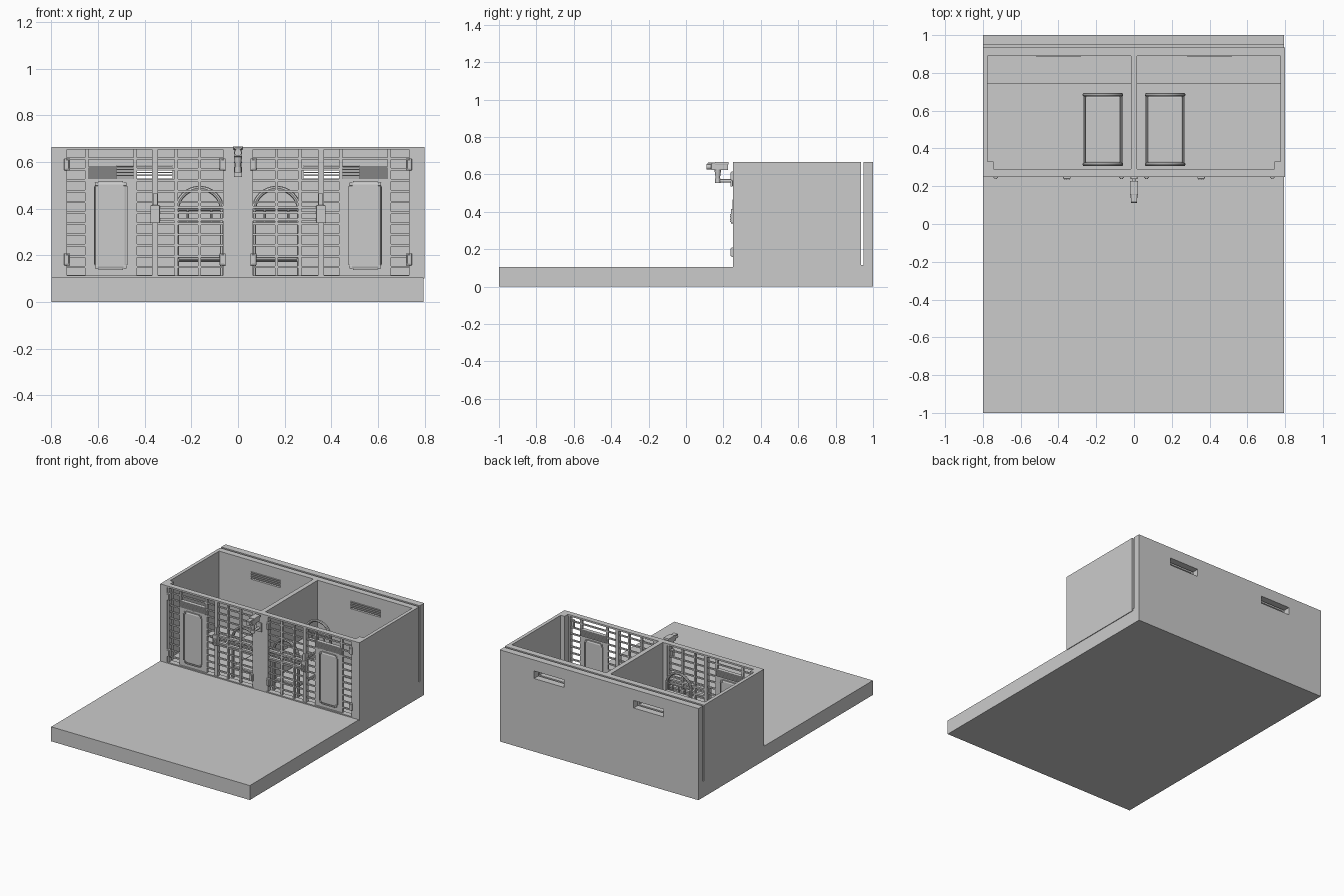
import bpy, bmesh, math
from mathutils import Matrix, Vector

if "Cube" in bpy.data.objects:
    bpy.data.objects.remove(bpy.data.objects["Cube"])


def boxes(name, items, bevel=0.0):
    """One mesh made of axis-aligned boxes (x0, x1, y0, y1, z0, z1)."""
    bm = bmesh.new()
    for x0, x1, y0, y1, z0, z1 in items:
        size = Matrix.Diagonal((abs(x1 - x0), y1 - y0, z1 - z0, 1))
        mid = Matrix.Translation(((x0 + x1) / 2, (y0 + y1) / 2, (z0 + z1) / 2))
        bmesh.ops.create_cube(bm, size=1, matrix=mid @ size)
    me = bpy.data.meshes.new(name)
    bm.to_mesh(me)
    bm.free()
    ob = bpy.data.objects.new(name, me)
    bpy.context.collection.objects.link(ob)
    if bevel:
        mod = ob.modifiers.new("bevel", 'BEVEL')
        mod.width, mod.segments = bevel, 2
    return ob


def tube(name, paths, radius):
    """Round tubes along open paths, as one mesh."""
    cu = bpy.data.curves.new(name, 'CURVE')
    cu.dimensions = '3D'
    cu.bevel_depth, cu.bevel_resolution, cu.use_fill_caps = radius, 2, True
    for pts in paths:
        sp = cu.splines.new('POLY')
        sp.points.add(len(pts) - 1)
        for p, co in zip(sp.points, pts):
            p.co = (*co, 1)
    ob = bpy.data.objects.new(name, cu)
    bpy.context.collection.objects.link(ob)
    bpy.ops.object.select_all(action='DESELECT')
    bpy.context.view_layer.objects.active = ob
    ob.select_set(True)
    bpy.ops.object.convert(target='MESH')
    bpy.ops.object.shade_smooth_by_angle()
    return bpy.context.object


def cylinder(name, a, b, r1, r2, sides=20):
    a, b = Vector(a), Vector(b)
    rot = (b - a).to_track_quat('Z', 'Y').to_euler()
    bpy.ops.mesh.primitive_cone_add(vertices=sides, radius1=r1, radius2=r2,
                                    depth=(b - a).length, location=(a + b) / 2, rotation=rot)
    ob = bpy.context.object
    ob.name = name
    bpy.ops.object.shade_smooth_by_angle()
    return ob


# Ground slab, rear wall and cell walls
boxes("floor_slab", [(-.8, .795, -1, 1, 0, .105)])
boxes("gap_sill", [(-.8, .795, .93, .96, .1, .115)])
rear_wall = boxes("rear_wall", [(-.8, .795, .95, 1, .1, .665)])
cell_back = boxes("cell_back_wall", [(-.8, .8, .89, .935, .1, .665)])
boxes("cell_side_walls", [(-.8, -.775, .25, .89, .1, .665), (.775, .8, .25, .89, .1, .665)])
boxes("dividing_wall", [(-.017, .017, .29, .89, .1, .665)])
boxes("centre_pillar", [(-.052, .052, .25, .29, .1, .665)])

# Window openings through both rear walls
cutter = boxes("window_cutter", [(s * .28, s * .52, .85, 1.05, .53, .585) for s in (-1, 1)])
cutter.hide_render = True
for wall in (rear_wall, cell_back):
    mod = wall.modifiers.new("windows", 'BOOLEAN')
    mod.object, mod.operation, mod.solver = cutter, 'DIFFERENCE', 'EXACT'
    bpy.context.view_layer.objects.active = wall
    bpy.ops.object.modifier_apply(modifier="windows")
bpy.data.objects.remove(cutter)

FRONT, BACK = .262, .278
for s, side in ((-1, "left"), (1, "right")):
    def part(name, items, bevel=0.0):
        return boxes(f"{side}_{name}", [(s * b[0], s * b[1], *b[2:]) for b in items], bevel)

    # Corner post, rear ledge and window louvres
    part("corner_post", [(.745, .775, .25, .33, .1, .665)])
    part("rear_ledge", [(.017, .775, .74, .89, .1, .115)])
    part("window_louvres", [(.28, .52, .887, .915, z, z + .005)
                            for z in (.541, .553, .565, .577)])

    # Barred front: frame, upright bars and cross bars
    part("grille_frame", [(.052, .745, .25, .29, .653, .665), (.052, .745, .25, .29, .1, .113),
                          (.052, .064, .255, .285, .1, .66), (.733, .745, .255, .285, .1, .66),
                          (.342, .368, .256, .284, .11, .655)])
    part("upright_bars", [(x - .007, x + .007, FRONT, BACK, .11, .655)
                          for x in (.165, .265, .44, .648)])
    cross = []
    for i in range(11):
        z = .15 + i * .0465
        spans = [(.06, .745)] if z > .59 else [(.06, .44), (.648, .745)]
        cross += [(a, b, .265, .275, z - .005, z + .005) for a, b in spans]
    part("cross_bars", cross)
    part("middle_rails", [(.06, .36, .258, .282, z, z + .012) for z in (.348, .4)])

    # Solid panel with raised inset, corner bolts and slatted vent above it
    part("door_panel", [(.44, .65, FRONT, BACK, .113, .53)])
    part("panel_inset", [(.475, .615, .257, .283, .14, .515)], .012)
    part("panel_border", [(.472, .478, .254, .286, .16, .495), (.612, .618, .254, .286, .16, .495),
                          (.492, .598, .254, .286, .137, .143), (.492, .598, .254, .286, .512, .518)])
    part("panel_bolts", [(x - .007, x + .007, .253, .287, z - .007, z + .007)
                         for x in (.484, .606) for z in (.15, .505)], .002)
    part("vent_slats", [(.44, .65, .257, .286, .533 + i * .0085, .538 + i * .0085)
                        for i in range(6)])

    # Hinges and lock
    part("hinge_plates", [(x - .013, x + .013, .243, .265, z - .026, z + .026)
                          for x in (.066, .732) for z in (.183, .59)], .003)
    part("hinge_pins", [(x - .007, x + .007, .238, .25, z - .02, z + .02)
                        for x in (.066, .732) for z in (.183, .59)], .002)
    part("lock_box", [(.335, .375, .24, .27, .338, .415)], .003)
    part("lock_keypad", [(.34 + c * .011, .348 + c * .011, .235, .242, .345 + r * .012, .353 + r * .012)
                         for c in range(3) for r in range(4)])
    part("lock_bolt", [(.345, .365, .248, .262, .41, .465)], .002)

    # Bunk bed: arched ends, rails and spindles
    cx, r = s * .165, .098
    ends, rails = [], []
    for y in (.316, .684):
        arch = [(cx + r * math.cos(a), y, .39 + r * math.sin(a))
                for a in (math.pi * i / 16 for i in range(17))]
        ends.append([(cx + r, y, .105)] + arch + [(cx - r, y, .105)])
        rails += [[(cx - r, y, z), (cx + r, y, z)] for z in (.18, .345, .395)]
        rails += [[(cx + dx, y, .345), (cx + dx, y, .395)] for dx in (-.05, 0, .05)]
    for dx in (-r, r):
        rails += [[(cx + dx, .316, z), (cx + dx, .684, z)] for z in (.18, .345)]
    tube(f"{side}_bunk_arched_ends", ends, .01)
    tube(f"{side}_bunk_rails", rails, .005)
    part("bunk_mattresses", [(.072, .258, .322, .678, z, z + .02) for z in (.172, .337)], .008)

# Security camera on the pillar
boxes("camera_wall_plate", [(-.018, .018, .238, .25, .535, .6)], .003)
cylinder("camera_arm", (0, .17, .565), (0, .245, .565), .009, .009)
cylinder("camera_swivel", (0, .17, .575), (0, .17, .625), .011, .018)
cylinder("camera_joint", (0, .17, .555), (0, .17, .578), .014, .014)
boxes("camera_body", [(-.018, .018, .135, .225, .622, .658)], .004)
boxes("camera_hood", [(-.021, .021, .155, .228, .652, .667), (-.016, .016, .115, .16, .652, .662)], .003)
cylinder("camera_lens", (0, .14, .64), (0, .11, .64), .013, .015)
